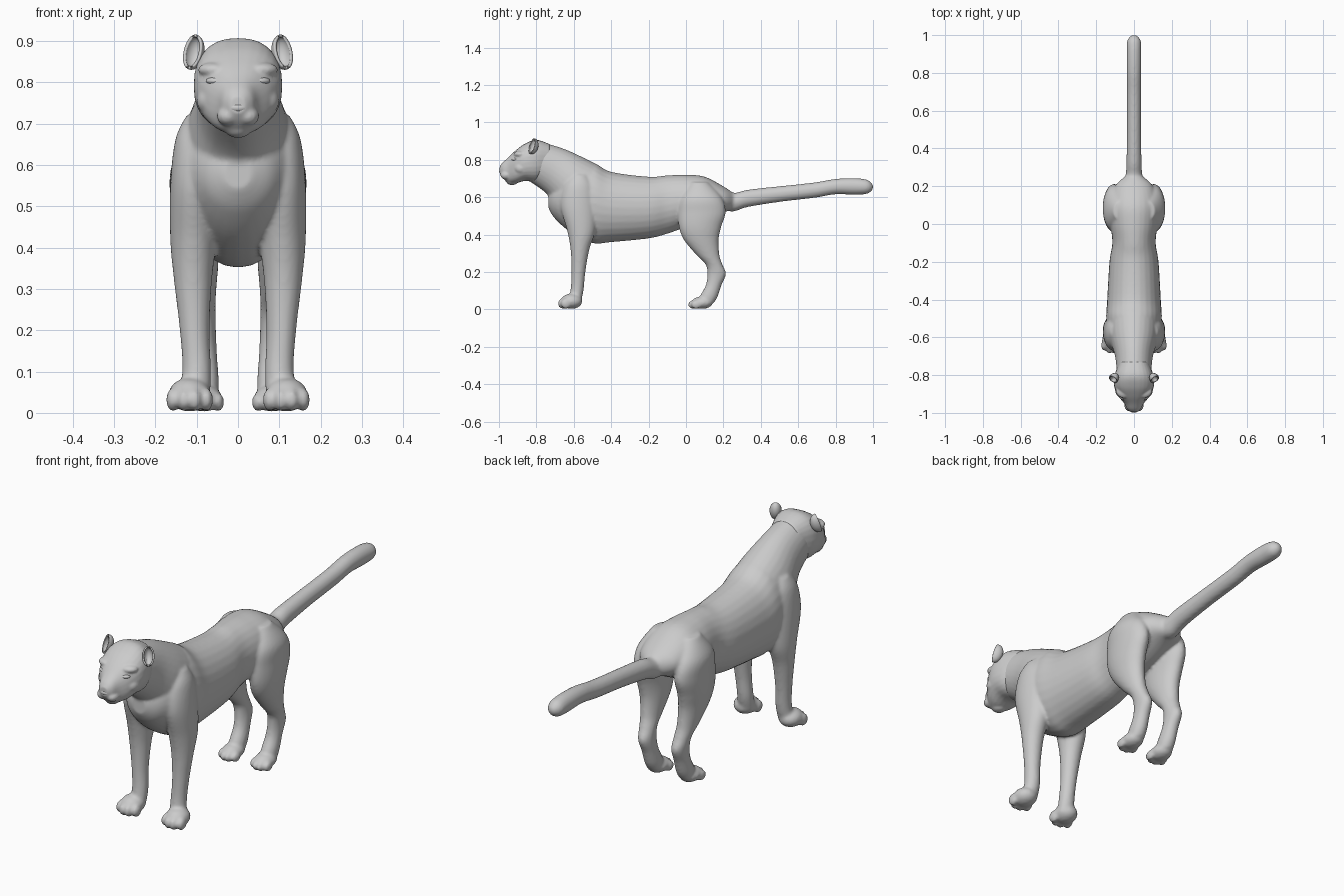
import bpy, bmesh, math
from mathutils import Matrix, Vector

cube = bpy.data.objects.get("Cube")
if cube:
    bpy.data.objects.remove(cube)

fur = bpy.data.materials.new("plain grey")
fur.use_nodes = True
GREY = (0.6, 0.6, 0.6, 1)
fur.diffuse_color = GREY
fur.node_tree.nodes["Principled BSDF"].inputs["Base Color"].default_value = GREY

SIDES, STEPS = 28, 6


def spline(sections):
    """Smooth every column of the section list with a Catmull-Rom curve."""
    out = []
    last = len(sections) - 1
    for i in range(last):
        a, b, c, d = (sections[min(max(k, 0), last)] for k in range(i - 1, i + 3))
        for s in range(STEPS):
            t = s / STEPS
            out.append([q + t / 2 * (r - p + t * (2 * p - 5 * q + 4 * r - w
                        + t * (3 * (q - r) + w - p))) for p, q, r, w in zip(a, b, c, d)])
    return out + [sections[-1]]


def loft(bm, sections, tilt, mirror=False, power=2.0):
    """Skin rounded rings (x, y, z, half width, half depth); tilt turns the depth axis."""
    axis = Vector((0, math.cos(math.radians(tilt)), math.sin(math.radians(tilt))))
    for side in ((1, -1) if mirror else (1,)):
        rings = []
        for x, y, z, w, d in spline(sections):
            ring = []
            for k in range(SIDES):
                a = math.tau * k / SIDES
                c, s = (math.copysign(abs(f) ** (2 / power), f) for f in (math.cos(a), math.sin(a)))
                p = Vector((x + w * c, y, z)) + axis * (d * s)
                ring.append(bm.verts.new((p.x * side, p.y, p.z)))
            rings.append(ring)
        for r, q in zip(rings, rings[1:]):
            for k in range(SIDES):
                n = (k + 1) % SIDES
                bm.faces.new((r[k], r[n], q[n], q[k]))
        bm.faces.new(rings[0])
        bm.faces.new(rings[-1])


def blob(bm, centre, radii, mirror=False, turn=0):
    for side in ((1, -1) if mirror else (1,)):
        x, y, z = centre
        m = (Matrix.Translation((x * side, y, z)) @ Matrix.Rotation(math.radians(turn * side), 4, 'Z')
             @ Matrix.Diagonal((*radii, 1)))
        bmesh.ops.create_uvsphere(bm, u_segments=20, v_segments=12, radius=1, matrix=m)


def finish(bm, name, voxel=0, smooth=0):
    bmesh.ops.recalc_face_normals(bm, faces=bm.faces)
    mesh = bpy.data.meshes.new(name)
    bm.to_mesh(mesh)
    bm.free()
    mesh.materials.append(fur)
    mesh.shade_smooth()
    obj = bpy.data.objects.new(name, mesh)
    bpy.context.collection.objects.link(obj)
    if voxel:
        fuse = obj.modifiers.new("fuse", 'REMESH')
        fuse.mode, fuse.voxel_size, fuse.use_smooth_shade = 'VOXEL', voxel, True
        relax = obj.modifiers.new("relax", 'SMOOTH')
        relax.factor, relax.iterations = 0.5, smooth
    return obj


# Torso, neck, tail and legs fused into one skin
body = bmesh.new()
loft(body, [(0, -.735, .58, .035, .04), (0, -.70, .585, .09, .10), (0, -.62, .595, .135, .18),
            (0, -.5, .57, .147, .215), (0, -.4, .548, .142, .188), (0, -.2, .545, .13, .165),
            (0, -.1, .561, .115, .156), (0, 0, .58, .125, .14), (0, .1, .59, .13, .12),
            (0, .2, .588, .1, .07), (0, .25, .58, .05, .045)], 90)
loft(body, [(0, -.52, .63, .13, .15), (0, -.61, .67, .125, .155), (0, -.70, .74, .1, .128),
            (0, -.80, .79, .09, .11)], 68)
loft(body, [(0, .16, .6, .06, .06), (0, .25, .574, .045, .05), (0, .33, .594, .04, .046),
            (0, .5, .617, .037, .042), (0, .6, .628, .037, .041), (0, .7, .64, .037, .041),
            (0, .8, .657, .038, .041), (0, .9, .658, .039, .044), (0, .97, .656, .036, .037),
            (0, 1, .655, .012, .012)], 90)
loft(body, [(.095, -.57, .72, .03, .04), (.1, -.575, .66, .052, .08), (.106, -.575, .55, .058, .095),
            (.108, -.56, .42, .056, .075), (.109, -.567, .32, .046, .05), (.105, -.575, .2, .036, .037),
            (.1, -.583, .1, .035, .035), (.108, -.6, .03, .04, .035)], 0, True)
loft(body, [(.07, .07, .68, .04, .05), (.1, .08, .6, .06, .11), (.105, .085, .52, .06, .127),
            (.105, .075, .44, .058, .113), (.1, .082, .37, .053, .092), (.095, .118, .29, .042, .061),
            (.09, .15, .24, .036, .045), (.086, .164, .19, .033, .05), (.083, .148, .13, .033, .042),
            (.082, .122, .07, .036, .048), (.082, .11, .035, .034, .04)], 0, True)

# Paws: a pad, then four toes each
for px, py, pz, wide in ((.117, -.612, .044, .052), (.083, .085, .036, .045)):
    blob(body, (px, py, pz), (wide, .058, pz - .003), True)
    for k in (-1.5, -.5, .5, 1.5):
        blob(body, (px + k * wide * .52, py - .048 + .008 * k * k, pz * .72),
             (wide * .32, .028, pz * .64), True)
finish(body, "body", .007, 6)

# Head with brow, cheeks, muzzle and chin
head = bmesh.new()
loft(head, [(0, -.73, .80, .075, .085), (0, -.80, .795, .103, .112), (0, -.86, .787, .105, .1),
            (0, -.91, .763, .083, .088), (0, -.95, .745, .052, .068), (0, -.98, .744, .036, .042),
            (0, -.996, .745, .018, .02)], 90, power=2.4)
blob(head, (.06, -.89, .83), (.038, .03, .018), True, 25)
blob(head, (.065, -.88, .755), (.035, .04, .035), True)
blob(head, (.024, -.96, .718), (.027, .032, .024), True)
blob(head, (0, -.93, .69), (.034, .034, .025))
finish(head, "head", .005, 4)

# Nose pad and closed eyelids
nose = bmesh.new()
blob(nose, (0, -.985, .738), (.025, .014, .012))
finish(nose, "nose")
lids = bmesh.new()
blob(lids, (.058, -.917, .803), (.022, .014, .009), True, 32)
finish(lids, "eyelids")

# Ears: open cups facing forward and outward
for side, label in ((1, "left"), (-1, "right")):
    ear = bmesh.new()
    bmesh.ops.create_uvsphere(ear, u_segments=24, v_segments=16, radius=1)
    bmesh.ops.bisect_plane(ear, geom=ear.verts[:] + ear.edges[:] + ear.faces[:],
                           plane_co=(0, -.1, 0), plane_no=(0, -1, 0), clear_outer=True)
    bmesh.ops.transform(ear, verts=ear.verts, matrix=Matrix.Translation((.109 * side, -.82, .873))
                        @ Matrix.Rotation(math.radians(35 * side), 4, 'Z')
                        @ Matrix.Rotation(math.radians(-18), 4, 'X')
                        @ Matrix.Diagonal((.026, .032, .044, 1)))
    shell = finish(ear, label + "_ear").modifiers.new("thickness", 'SOLIDIFY')
    shell.thickness = .007
